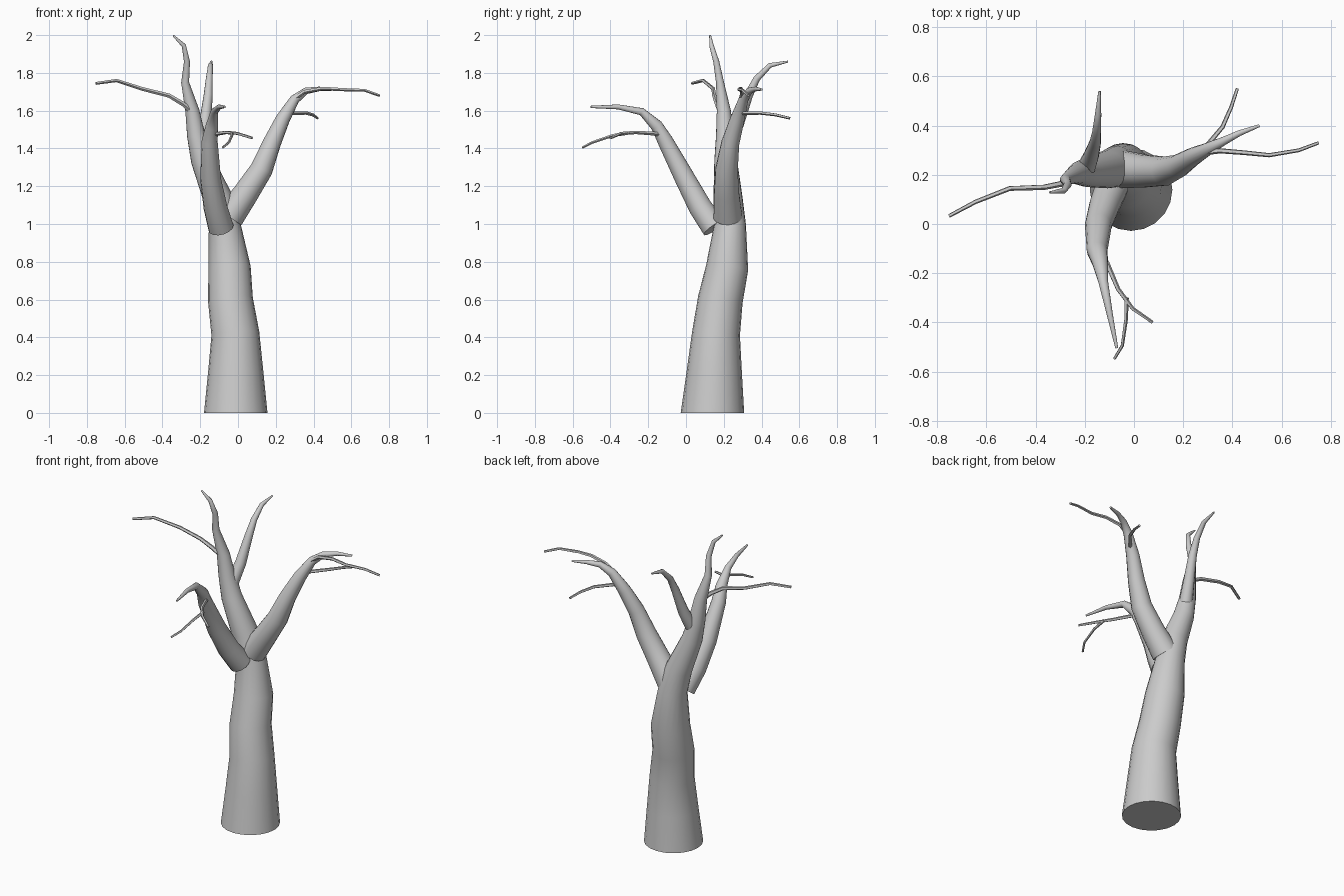
import bpy, bmesh, math
from mathutils import Vector


def limb(name, points, sides, flat_start=False):
    """Tapered tube through (x, y, z, radius) points with capped ends."""
    pos = [Vector(p[:3]) for p in points]
    bm = bmesh.new()
    rings, u = [], Vector((1, 0, 0))
    for i, p in enumerate(points):
        back = (pos[i] - pos[i - 1]).normalized() if i else Vector()
        ahead = (pos[i + 1] - pos[i]).normalized() if i < len(pos) - 1 else Vector()
        t = (back + ahead).normalized()
        if i == 0:
            if flat_start:
                t = Vector((0, 0, 1))
            if abs(t.x) > 0.85:
                u = Vector((0, 1, 0))
        u = (u - t * u.dot(t)).normalized()
        v = t.cross(u)
        rings.append([bm.verts.new(pos[i] + p[3] * (u * math.cos(a) + v * math.sin(a)))
                      for a in (2 * math.pi * k / sides for k in range(sides))])
    for lo, hi in zip(rings, rings[1:]):
        for k in range(sides):
            n = (k + 1) % sides
            bm.faces.new((lo[k], lo[n], hi[n], hi[k]))
    bm.faces.new(rings[0][::-1])
    bm.faces.new(rings[-1])
    bmesh.ops.recalc_face_normals(bm, faces=bm.faces)
    mesh = bpy.data.meshes.new(name)
    bm.to_mesh(mesh)
    bm.free()
    ob = bpy.data.objects.new(name, mesh)
    bpy.context.collection.objects.link(ob)
    bpy.ops.object.select_all(action='DESELECT')
    ob.select_set(True)
    bpy.context.view_layer.objects.active = ob
    bpy.ops.object.shade_smooth_by_angle(angle=math.radians(40))
    return ob


def twig(name, points, r0=0.012, r1=0.007):
    """Thin five-sided shoot with an even taper."""
    n = len(points) - 1
    return limb(name, [(*p, r0 + (r1 - r0) * i / n) for i, p in enumerate(points)], 5)


# trunk running on into the tallest limb
limb("trunk", [
    (-.012, .14, 0, .168), (-.012, .15, .22, .146), (-.014, .159, .42, .127),
    (-.04, .182, .60, .119), (-.045, .218, .77, .112), (-.072, .233, 1.0, .084),
    (-.108, .222, 1.14, .077), (-.19, .21, 1.34, .06), (-.222, .207, 1.47, .048),
    (-.242, .2, 1.60, .037), (-.28, .18, 1.75, .021), (-.27, .16, 1.86, .016),
    (-.287, .135, 1.945, .012), (-.342, .128, 1.997, .005)], 20, True)

# main limbs
limb("right_limb", [
    (-.045, .222, 1.04, .078), (.04, .215, 1.16, .068), (.125, .215, 1.29, .06),
    (.18, .235, 1.43, .048), (.237, .272, 1.555, .038), (.3, .305, 1.66, .026),
    (.36, .335, 1.705, .018), (.43, .37, 1.715, .012), (.51, .40, 1.712, .006)], 14)
limb("front_limb", [
    (-.09, .15, .98, .068), (-.12, .075, 1.09, .063), (-.145, -.005, 1.24, .055),
    (-.15, -.11, 1.44, .042), (-.138, -.155, 1.52, .033), (-.125, -.235, 1.595, .02),
    (-.1, -.36, 1.62, .013), (-.07, -.505, 1.62, .006)], 14)
limb("back_limb", [
    (-.2, .215, 1.41, .04), (-.175, .275, 1.53, .032), (-.158, .33, 1.68, .024),
    (-.152, .375, 1.77, .018), (-.146, .445, 1.84, .013), (-.14, .54, 1.86, .005)], 12)

# thin shoots
twig("left_twig", [
    (-.25, .18, 1.60), (-.29, .165, 1.635), (-.365, .15, 1.68), (-.505, .145, 1.715),
    (-.645, .09, 1.76), (-.752, .033, 1.745)], .014, .008)
twig("right_twig_long", [
    (.28, .29, 1.65), (.35, .298, 1.7), (.45, .29, 1.718), (.55, .28, 1.712),
    (.67, .30, 1.708), (.75, .33, 1.68)])
twig("right_twig_back", [
    (.25, .275, 1.575), (.285, .305, 1.588), (.36, .395, 1.588),
    (.395, .475, 1.578), (.42, .55, 1.56)])
twig("front_twig", [
    (-.138, -.12, 1.47), (-.11, -.16, 1.478), (-.065, -.265, 1.485),
    (-.005, -.345, 1.48), (.075, -.4, 1.455)])
twig("front_twig_fork", [
    (-.03, -.3, 1.482), (-.033, -.39, 1.468), (-.048, -.495, 1.432),
    (-.08, -.548, 1.405)], .009, .006)
